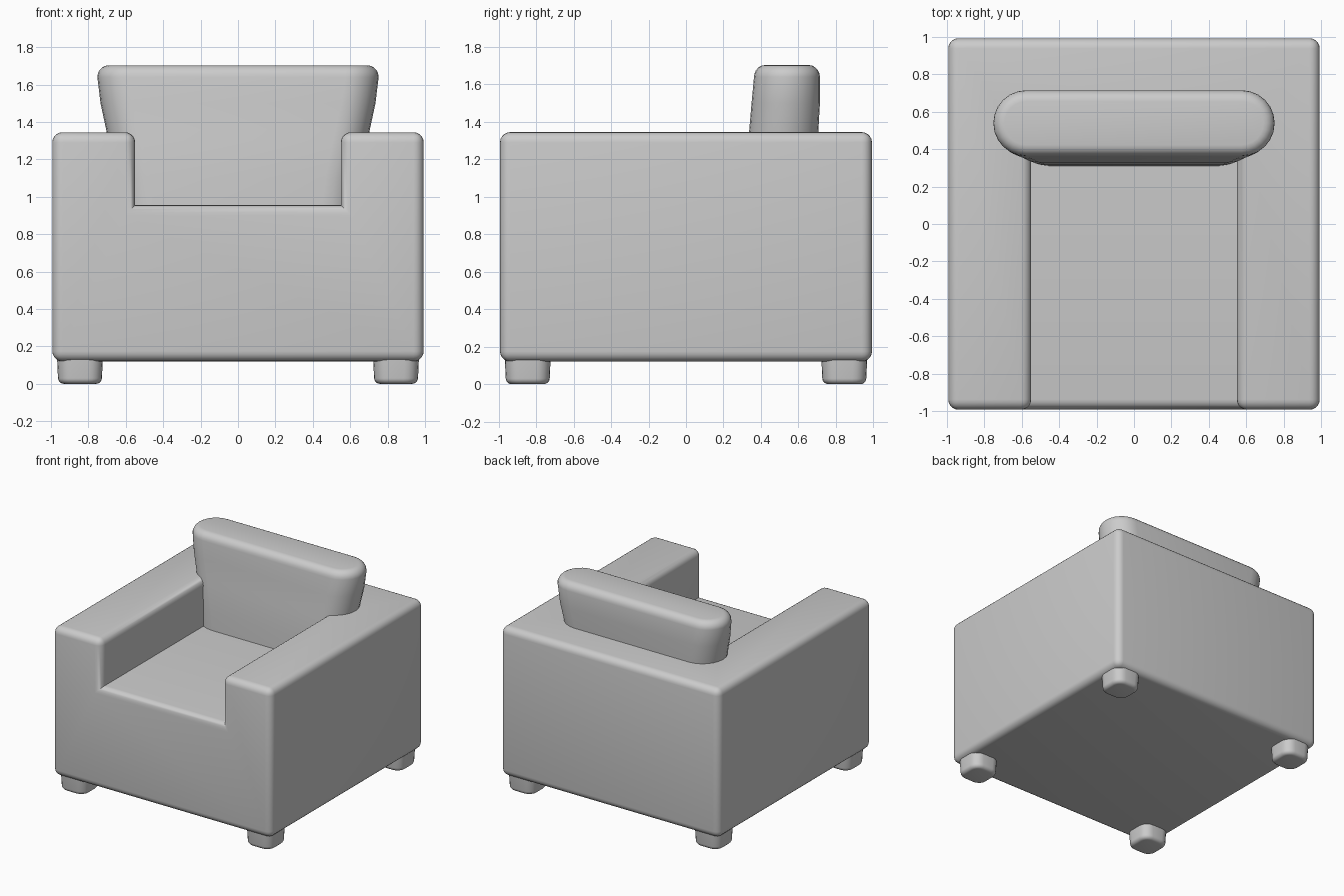
import bpy, bmesh, math
from mathutils import Matrix, Vector

cube = bpy.data.objects.get("Cube")
if cube:
    bpy.data.objects.remove(cube, do_unlink=True)

fabric = bpy.data.materials.new("grey_fabric")
fabric.use_nodes = True
GREY = (0.6, 0.6, 0.6, 1)
fabric.diffuse_color = GREY
fabric.node_tree.nodes["Principled BSDF"].inputs["Base Color"].default_value = GREY


def add_object(name, bm):
    bmesh.ops.recalc_face_normals(bm, faces=bm.faces)
    mesh = bpy.data.meshes.new(name)
    bm.to_mesh(mesh)
    bm.free()
    mesh.materials.append(fabric)
    obj = bpy.data.objects.new(name, mesh)
    bpy.context.collection.objects.link(obj)
    return obj


def box(low, high):
    low, high = Vector(low), Vector(high)
    bm = bmesh.new()
    bmesh.ops.create_cube(bm, size=1, matrix=Matrix.Translation((low + high) / 2)
                          @ Matrix.Diagonal((*(high - low), 1)))
    return bm


def round_edges(bm, edges, radius):
    bmesh.ops.bevel(bm, geom=edges, offset=radius, segments=5, profile=0.5,
                    affect='EDGES', clamp_overlap=True)


def smooth(obj, angle=40):
    bpy.ops.object.select_all(action='DESELECT')
    obj.select_set(True)
    bpy.context.view_layer.objects.active = obj
    bpy.ops.object.shade_smooth_by_angle(angle=math.radians(angle))


# Body: a block with the seat opening cut out, outer edges rounded
SIDE = 0.993
body = add_object("body", box((-SIDE, -SIDE, 0.12), (SIDE, SIDE, 1.345)))
cutter = add_object("seat_cutter", box((-0.55, -1.3, 0.955), (0.55, 0.4, 1.6)))
cut = body.modifiers.new("seat_opening", 'BOOLEAN')
cut.object = cutter
cut.operation = 'DIFFERENCE'
cut.solver = 'EXACT'
bpy.context.view_layer.update()
graph = bpy.context.evaluated_depsgraph_get()
bm = bmesh.new()
bm.from_object(body, graph)
body.modifiers.clear()
bpy.data.objects.remove(cutter, do_unlink=True)
bmesh.ops.dissolve_limit(bm, angle_limit=0.02, verts=bm.verts, edges=bm.edges)
bmesh.ops.recalc_face_normals(bm, faces=bm.faces)
bm.normal_update()
round_edges(bm, [e for e in bm.edges if e.is_convex and e.calc_face_angle() > 0.5], 0.055)
bm.to_mesh(body.data)
bm.free()
smooth(body)

# Back cushion: stadium sections that widen upwards, with a rounded top
def stadium(bm, z, half_width, front, back, steps=12):
    radius = (back - front) / 2
    mid = (front + back) / 2
    ring = []
    for side in (1, -1):
        for i in range(steps + 1):
            a = side * math.pi / 2 * (2 * i / steps - 1) * side
            ring.append(bm.verts.new((side * (half_width - radius + radius * math.cos(a)),
                                      mid + side * radius * math.sin(a), z)))
    return ring


bm = bmesh.new()
sections = [(0.92, 0.64, 0.31, 0.69), (1.1, 0.66, 0.315, 0.70), (1.3, 0.695, 0.33, 0.705),
            (1.36, 0.705, 0.338, 0.707), (1.5, 0.735, 0.35, 0.715), (1.64, 0.752, 0.363, 0.715)]
for i in range(1, 6):
    a = math.pi / 2 * i / 5
    inset = 0.06 * (1 - math.cos(a))
    sections.append((1.64 + 0.063 * math.sin(a), 0.752 - inset, 0.363 + inset, 0.715 - inset))
rings = [stadium(bm, *s) for s in sections]
for low, high in zip(rings, rings[1:]):
    for i in range(len(low)):
        j = (i + 1) % len(low)
        bm.faces.new((low[i], low[j], high[j], high[i]))
bm.faces.new(rings[0])
bm.faces.new(rings[-1])
smooth(add_object("back_cushion", bm))

# Feet: stubby rounded blocks, narrower at the floor
for front_name, sy in (("front", -1), ("back", 1)):
    for side_name, sx in (("left", 1), ("right", -1)):
        bm = box((-0.125, -0.125, 0), (0.125, 0.125, 0.2))
        for v in bm.verts:
            if v.co.z < 0.1:
                v.co.xy *= 0.93
        uprights = [e for e in bm.edges if abs(e.verts[0].co.z - e.verts[1].co.z) > 0.1]
        round_edges(bm, uprights, 0.075)
        round_edges(bm, [e for e in bm.edges if all(v.co.z < 0.01 for v in e.verts)], 0.03)
        bmesh.ops.translate(bm, verts=bm.verts, vec=(sx * 0.845, sy * 0.845, 0))
        smooth(add_object(f"{front_name}_{side_name}_foot", bm))
